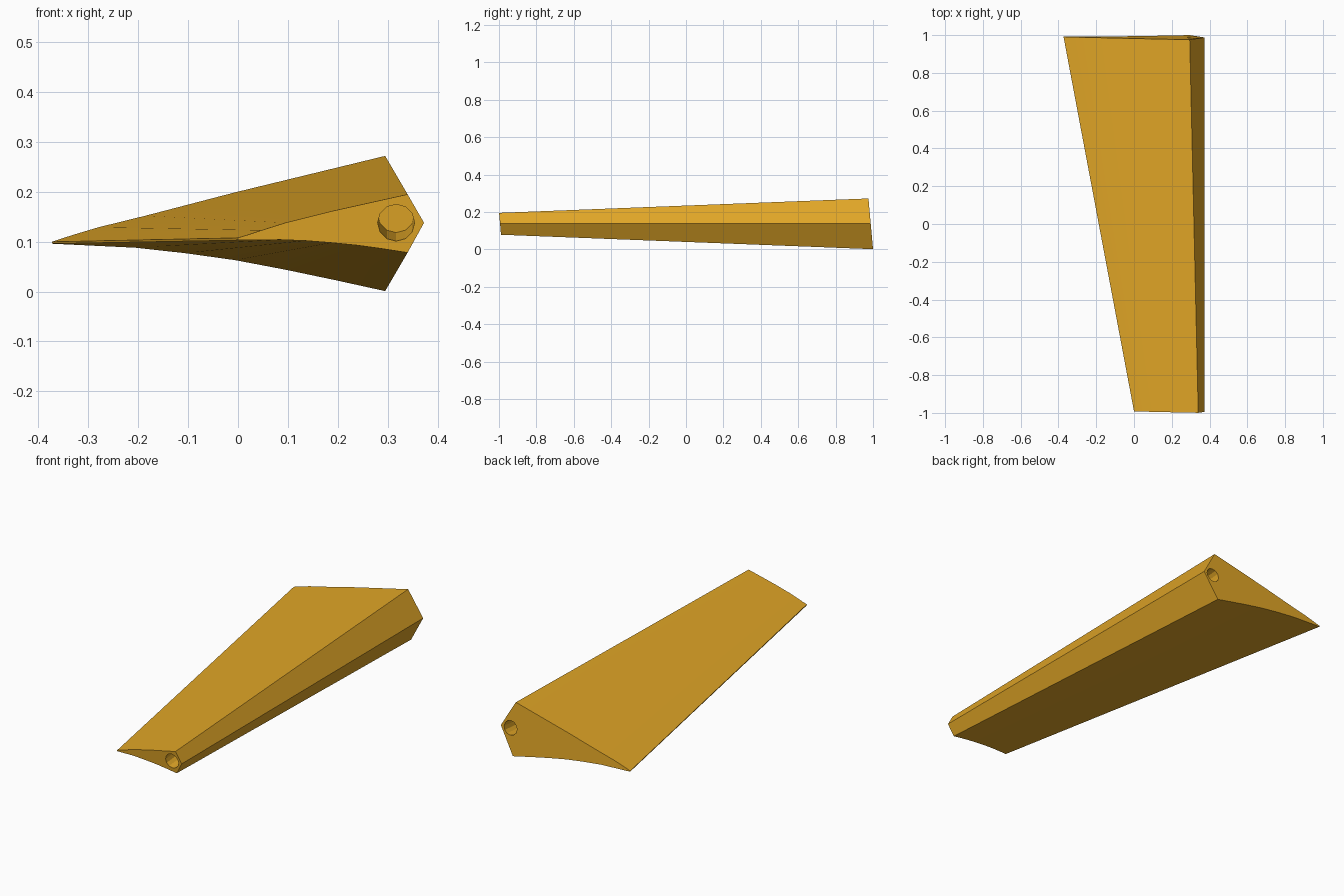
import bpy, bmesh, math
from mathutils import Vector

if "Cube" in bpy.data.objects:
    bpy.data.objects.remove(bpy.data.objects["Cube"])

TILT = 0.09                      # both ends lean along the same slope
T_TOP = [0, .06, .14, .28, .55, 1]
T_LOW = [1, .85, .7, .55, .4, .25, 0]


def section(x_tail, x_edge, nose, top, low, y0):
    """Closed wedge section: upper skin, nose ridge, hollow lower skin."""
    at = lambda t: x_tail + (x_edge - x_tail) * t
    pts = [(at(t), z) for t, z in zip(T_TOP, top)] + [nose]
    pts += [(at(t), z) for t, z in zip(T_LOW, low)]
    return [(x, y0 - TILT * z, z) for x, z in pts]


NOSE = (.373, .138)
front = section(0, .34, NOSE,
                [.108, .114, .123, .138, .161, .195],
                [.078, .086, .093, .098, .102, .104, .103], -.982)
back = section(-.373, .295, NOSE,
               [.100, .113, .129, .152, .199, .272],
               [.001, .023, .044, .063, .077, .088, .096], 1.0)

# Tapered body lofted between the two ends
bm = bmesh.new()
a = [bm.verts.new(p) for p in front]
b = [bm.verts.new(p) for p in back]
n = len(a)
for i in range(n):
    j = (i + 1) % n
    bm.faces.new((a[i], a[j], b[j], b[i]))
bm.faces.new(a)
bm.faces.new(b)
bmesh.ops.recalc_face_normals(bm, faces=bm.faces)
mesh = bpy.data.meshes.new("tapered_wedge")
bm.to_mesh(mesh)
bm.free()
body = bpy.data.objects.new("tapered_wedge", mesh)
bpy.context.collection.objects.link(body)

mat = bpy.data.materials.new("amber")
mat.diffuse_color = (.75, .38, .02, 1)
mat.use_nodes = True
mat.node_tree.nodes["Principled BSDF"].inputs["Base Color"].default_value = mat.diffuse_color
mesh.materials.append(mat)

# Blind round socket in each end, square to the leaning face
inward = Vector((0, 1, TILT)).normalized()
for y0, sign in ((-.982, 1), (1.0, -1)):
    z = .138
    mouth = Vector((.317, y0 - TILT * z, z))
    axis = inward * sign
    depth, over = .19, .05
    bpy.ops.mesh.primitive_cylinder_add(
        vertices=12, radius=.037, depth=depth + over,
        location=mouth + axis * (depth - over) / 2,
        rotation=(-math.pi / 2 + math.atan(TILT), 0, 0))
    cutter = bpy.context.object
    cutter.name = "socket_cutter"
    cutter.hide_render = True
    cutter.data.materials.append(mat)
    mod = body.modifiers.new("socket", 'BOOLEAN')
    mod.operation = 'DIFFERENCE'
    mod.solver = 'EXACT'
    mod.object = cutter
    bpy.context.view_layer.objects.active = body
    bpy.ops.object.modifier_apply(modifier=mod.name)
    bpy.data.objects.remove(cutter)

# Smooth the curved skins, keep corners and socket facets crisp
bpy.ops.object.select_all(action='DESELECT')
body.select_set(True)
bpy.context.view_layer.objects.active = body
bpy.ops.object.shade_smooth_by_angle(angle=math.radians(22))
